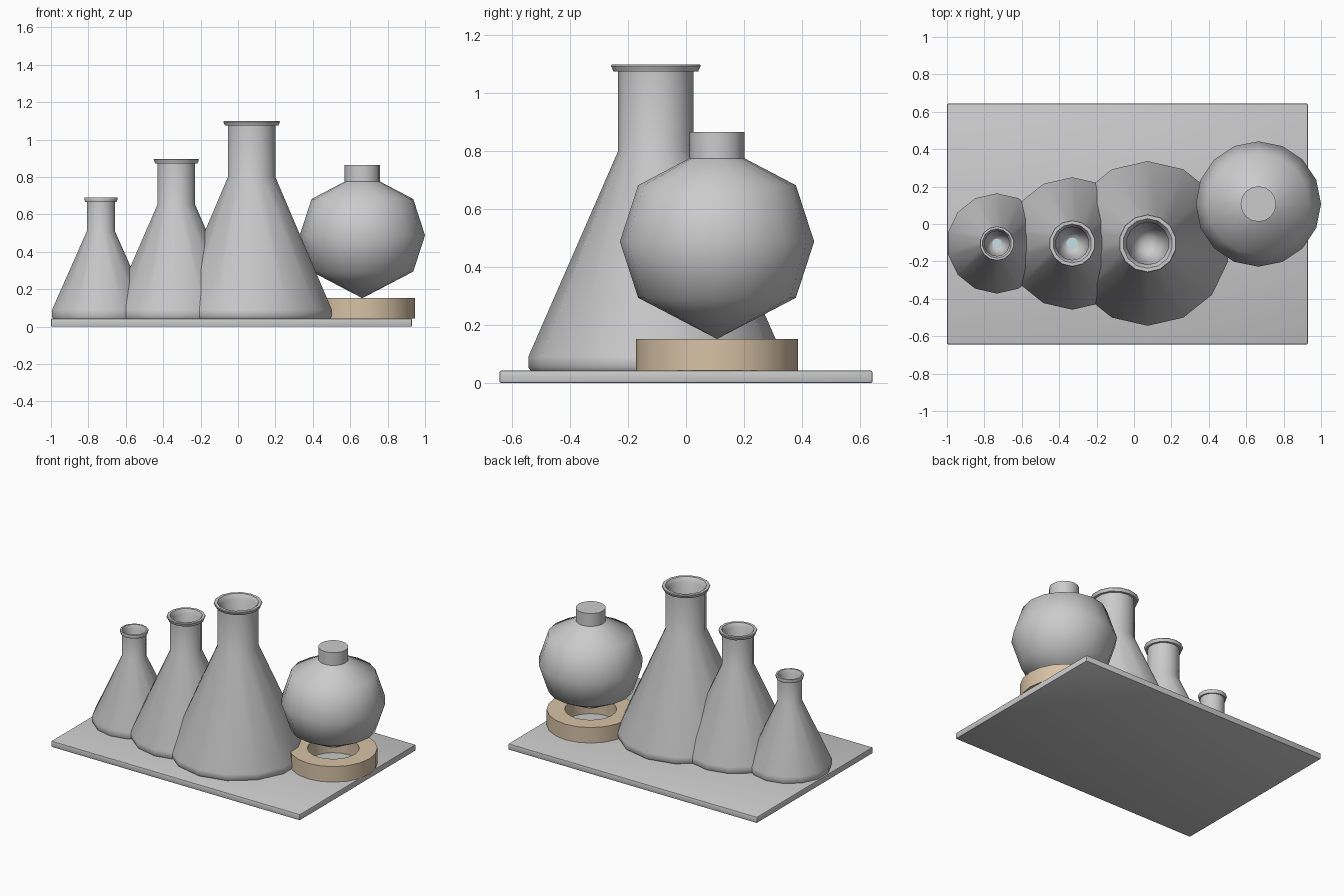
import bpy, bmesh, math

if "Cube" in bpy.data.objects:
    bpy.data.objects.remove(bpy.data.objects["Cube"])


def finish(name, bm, color=None, angle=40):
    bmesh.ops.recalc_face_normals(bm, faces=bm.faces)
    mesh = bpy.data.meshes.new(name)
    bm.to_mesh(mesh)
    bm.free()
    ob = bpy.data.objects.new(name, mesh)
    bpy.context.collection.objects.link(ob)
    if color:
        mat = bpy.data.materials.new(name + "_material")
        mat.diffuse_color = color
        mat.use_nodes = True
        mat.node_tree.nodes["Principled BSDF"].inputs["Base Color"].default_value = mat.diffuse_color
        mesh.materials.append(mat)
    bpy.ops.object.select_all(action='DESELECT')
    bpy.context.view_layer.objects.active = ob
    ob.select_set(True)
    bpy.ops.object.shade_smooth_by_angle(angle=math.radians(angle))
    return ob


def lathe(name, profile, center, sides, closed=False, color=None, angle=40):
    """Revolve (radius, z) points; zero radius becomes a single pole."""
    bm = bmesh.new()
    rings = []
    for r, z in profile:
        if r == 0:
            rings.append([bm.verts.new((*center, z))] * sides)
        else:
            rings.append([bm.verts.new((center[0] + r * math.sin(2 * math.pi * i / sides),
                                        center[1] + r * math.cos(2 * math.pi * i / sides), z))
                          for i in range(sides)])
    pairs = list(zip(rings, rings[1:]))
    if closed:
        pairs.append((rings[-1], rings[0]))
    for a, b in pairs:
        for i in range(sides):
            j = (i + 1) % sides
            bm.faces.new(list(dict.fromkeys((a[i], a[j], b[j], b[i]))))
    return finish(name, bm, color, angle)


# Tray with slightly eased edges
bm = bmesh.new()
bmesh.ops.create_cube(bm, size=1)
for v in bm.verts:
    v.co.x = v.co.x * 1.93 - 0.035
    v.co.y *= 1.286
    v.co.z = (v.co.z + 0.5) * 0.043
bmesh.ops.bevel(bm, geom=bm.edges[:], offset=0.006, segments=2, profile=0.5, affect='EDGES')
finish("tray", bm)

# Conical flasks: x, base radius, neck radius, rim radius, shoulder z, top z, liquid level
BASE, FY = 0.043, -0.104
flasks = [("small", -0.733, 0.268, 0.077, 0.092, 0.51, 0.69, 0.38),
          ("medium", -0.33, 0.354, 0.102, 0.124, 0.655, 0.897, 0.35),
          ("large", 0.073, 0.44, 0.13, 0.155, 0.80, 1.098, 0)]
for size, x, base, neck, rim, shoulder, top, fill in flasks:
    inner, floor = neck * 0.87, BASE + 0.02
    lathe(size + "_flask",
          [(0, BASE), (base * 0.98, BASE), (base, BASE + 0.012), (base, 0.09),
           (neck, shoulder), (neck, top - 0.024), (rim * 0.94, top - 0.024),
           (rim, top - 0.004), (rim * 0.98, top), (neck * 1.02, top),
           (inner, top - 0.03), (inner, shoulder), (0, floor)],
          (x, FY), 14)
    # Liquid filling the tapered inside
    if fill:
        level = floor + fill * (shoulder - floor)
        lathe(size + "_liquid", [(0, floor), (inner * fill, level), (0, level)],
              (x, FY), 14, color=(0.55, 0.75, 0.8, 1))

# Round flask and its support ring
RC = (0.665, 0.107)
lathe("round_flask", [(0, 0.152), (0.272, 0.294), (0.335, 0.488), (0.272, 0.682),
                      (0.095, 0.775), (0.095, 0.865), (0, 0.865)], RC, 16, angle=60)
lathe("cork_ring", [(0.28, BASE), (0.28, 0.152), (0.165, 0.152), (0.165, BASE)],
      RC, 20, closed=True, color=(0.68, 0.54, 0.38, 1))
